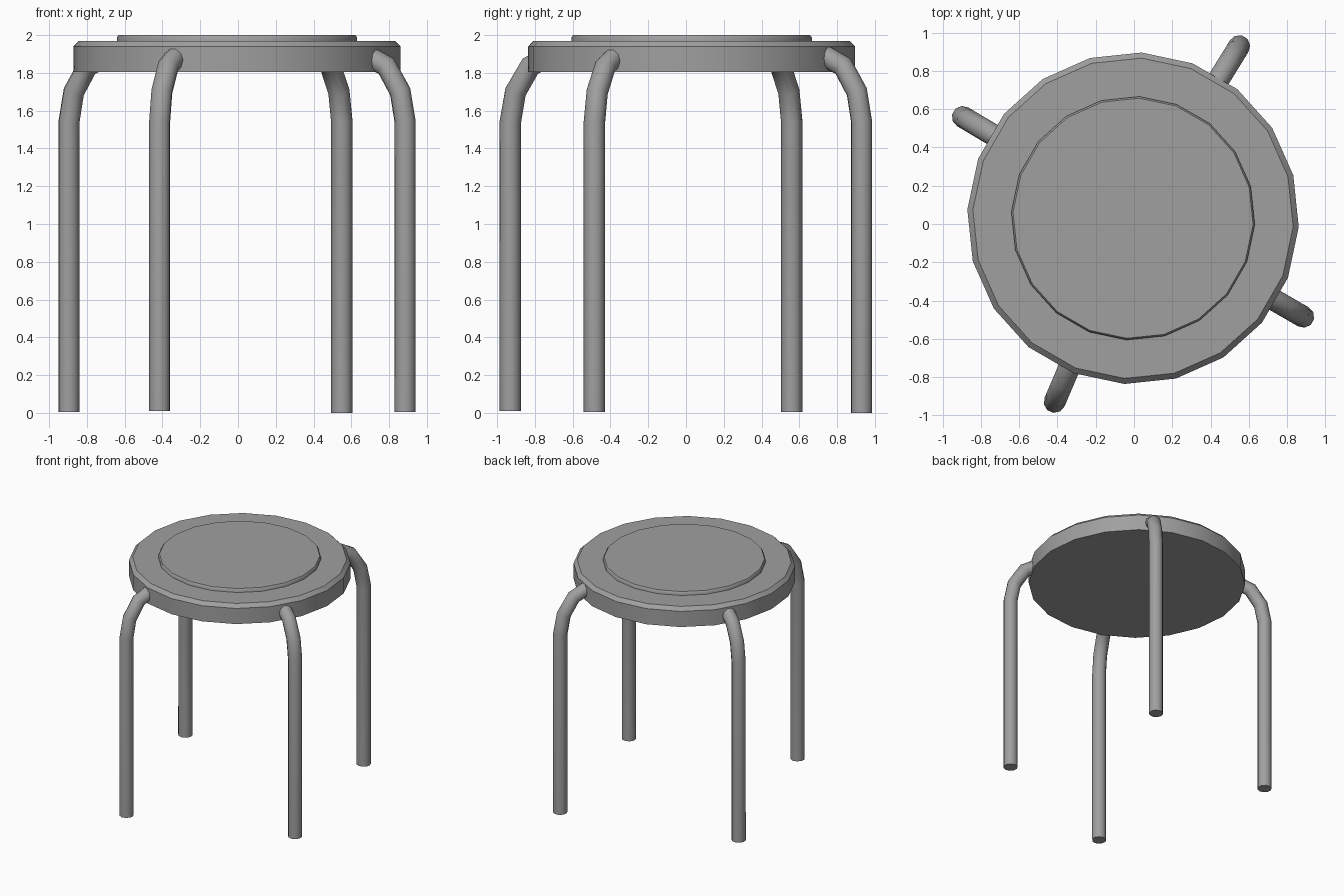
import bpy
import bmesh
from math import cos, sin, radians, pi
from mathutils import Vector

cube = bpy.data.objects.get("Cube")
if cube:
    bpy.data.objects.remove(cube, do_unlink=True)

grey = bpy.data.materials.new("grey")
grey.use_nodes = True
colour = (0.35, 0.35, 0.35, 1)
grey.diffuse_color = colour
grey.node_tree.nodes["Principled BSDF"].inputs["Base Color"].default_value = colour

CENTRE = Vector((-0.005, 0.03, 0))
SEAT_SIDES, LEG_SIDES = 20, 10


def loft(name, rings):
    """Skin a list of equal-length point rings and cap both ends."""
    bm = bmesh.new()
    loops = [[bm.verts.new(p) for p in ring] for ring in rings]
    n = len(loops[0])
    for a, b in zip(loops, loops[1:]):
        for i in range(n):
            j = (i + 1) % n
            bm.faces.new((a[i], a[j], b[j], b[i]))
    bm.faces.new(loops[0][::-1])
    bm.faces.new(loops[-1])
    bmesh.ops.recalc_face_normals(bm, faces=bm.faces)
    mesh = bpy.data.meshes.new(name)
    bm.to_mesh(mesh)
    bm.free()
    mesh.materials.append(grey)
    obj = bpy.data.objects.new(name, mesh)
    bpy.context.collection.objects.link(obj)
    bpy.ops.object.select_all(action="DESELECT")
    obj.select_set(True)
    bpy.context.view_layer.objects.active = obj
    bpy.ops.object.shade_smooth_by_angle(angle=radians(38))


def disc(name, profile):
    """Turn a (radius, height) profile around the seat centre."""
    angles = [radians(-3) + 2 * pi * i / SEAT_SIDES for i in range(SEAT_SIDES)]
    loft(name, [[CENTRE + Vector((r * cos(a), r * sin(a), z)) for a in angles]
                for r, z in profile])


def leg(name, x, y, foot):
    """Upright tube whose top bends in to the seat rim."""
    base = Vector((x, y, 0))
    inward = (CENTRE - base).normalized()
    side = Vector((0, 0, 1)).cross(inward)
    path = [(0, foot), (0, 1.54), (0.03, 1.7), (0.115, 1.835), (0.24, 1.895)]
    points = [base + inward * d + Vector((0, 0, z)) for d, z in path]
    rings = []
    for i, p in enumerate(points):
        before = (p - points[i - 1]).normalized() if i else None
        after = (points[i + 1] - p).normalized() if i + 1 < len(points) else None
        along = ((before or after) + (after or before)).normalized()
        across = side.cross(along)
        rings.append([p + 0.057 * (cos(t) * side + sin(t) * across)
                      for t in (2 * pi * k / LEG_SIDES for k in range(LEG_SIDES))])
    loft(name, rings)


# Seat with a chamfered rim, and the raised pad on top
disc("seat", [(0.867, 1.805), (0.867, 1.94), (0.838, 1.97)])
disc("seat_pad", [(0.637, 1.96), (0.637, 1.988), (0.628, 2.0)])

# Four bent legs
leg("front_right_leg", -0.415, -0.93, 0.01)
leg("front_left_leg", 0.885, -0.485, 0.005)
leg("back_left_leg", 0.55, 0.93, 0.0)
leg("back_right_leg", -0.895, 0.56, 0.005)
